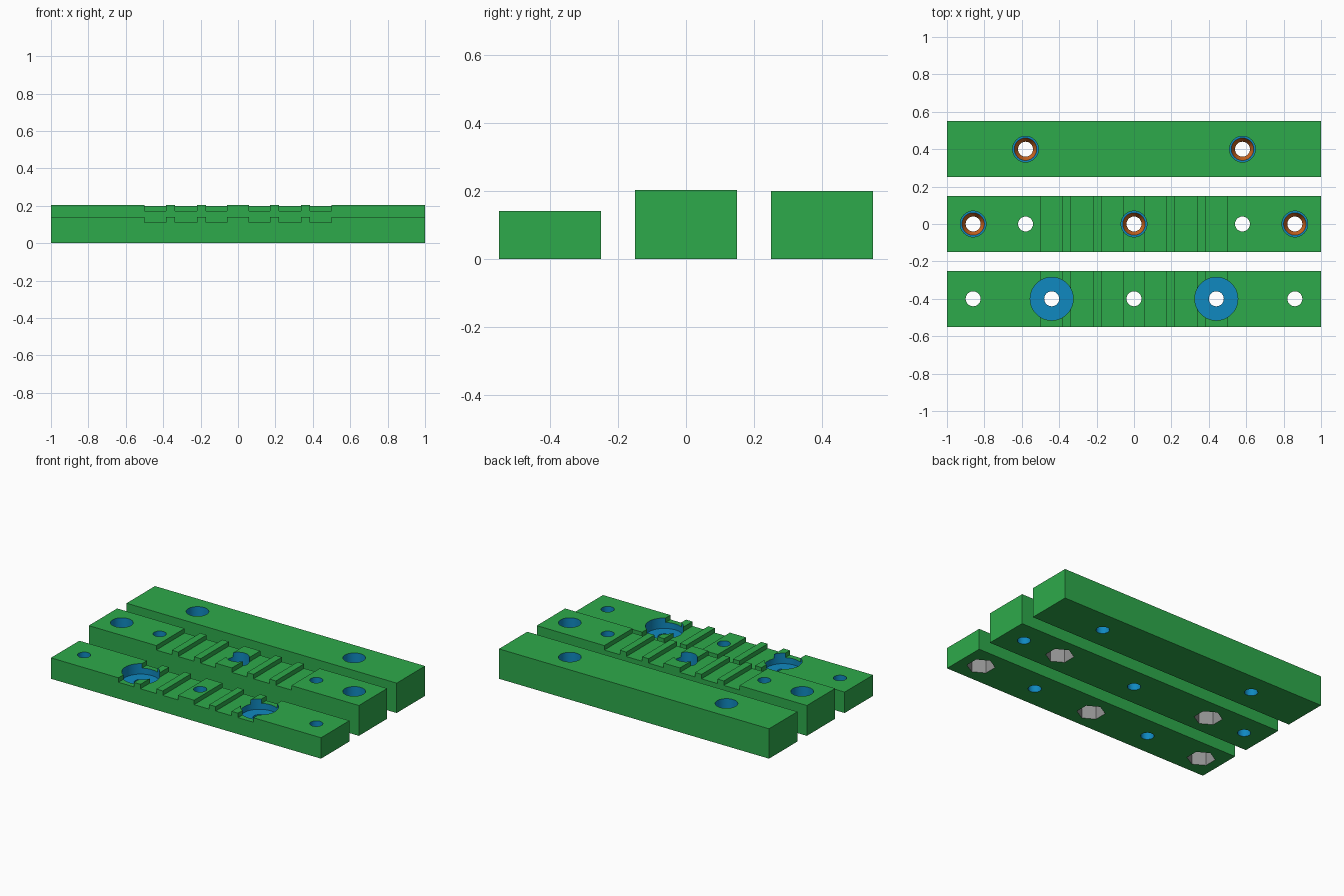
import bpy, bmesh, math

if "Cube" in bpy.data.objects:
    bpy.data.objects.remove(bpy.data.objects["Cube"])


def material(name, rgb):
    m = bpy.data.materials.new(name)
    m.diffuse_color = (*rgb, 1)
    m.use_nodes = True
    m.node_tree.nodes["Principled BSDF"].inputs["Base Color"].default_value = m.diffuse_color
    return m


MATS = [material("green body", (0.027, 0.40, 0.07)),
        material("blue bore", (0.005, 0.25, 0.53)),
        material("orange countersink", (0.64, 0.14, 0.015)),
        material("grey nut pocket", (0.30, 0.30, 0.30))]
GREEN, BLUE, ORANGE, GREY = range(4)
# Recessed spans across the jaw, mirrored in x
GROOVES = [(0.06, 0.172), (0.22, 0.337), (0.385, 0.5)]


def add_object(name, bm):
    bmesh.ops.recalc_face_normals(bm, faces=bm.faces)
    mesh = bpy.data.meshes.new(name)
    bm.to_mesh(mesh)
    bm.free()
    for m in MATS:
        mesh.materials.append(m)
    ob = bpy.data.objects.new(name, mesh)
    bpy.context.collection.objects.link(ob)
    return ob


def bar(name, y, height, grooved):
    """Side profile extruded across the bar's depth."""
    top = []
    if grooved:
        spans = sorted([(-b, -a) for a, b in GROOVES] + GROOVES)
        for a, b in spans:
            low = height - 0.03
            top += [(a, height), (a, low), (b, low), (b, height)]
    outline = [(-1, 0), (-1, height)] + top + [(1, height), (1, 0)]
    bm = bmesh.new()
    face = bm.faces.new([bm.verts.new((x, y - 0.15, z)) for x, z in outline])
    ext = bmesh.ops.extrude_face_region(bm, geom=[face])
    bmesh.ops.translate(bm, vec=(0, 0.3, 0),
                        verts=[g for g in ext["geom"] if isinstance(g, bmesh.types.BMVert)])
    return add_object(name, bm)


def turned_cutter(x, y, profile, mats, sides=40, turn=0.0):
    """Stack of rings (radius, z); one material per band between rings."""
    bm = bmesh.new()
    rings = []
    for r, z in profile:
        angles = [turn + math.tau * i / sides for i in range(sides)]
        rings.append([bm.verts.new((x + r * math.cos(a), y + r * math.sin(a), z)) for a in angles])
    for lo, hi, m in zip(rings, rings[1:], mats):
        for i in range(sides):
            j = (i + 1) % sides
            bm.faces.new((lo[i], lo[j], hi[j], hi[i])).material_index = m
    for ring in (rings[0], rings[-1]):
        bm.faces.new(ring).material_index = mats[-1]
    ob = add_object("cutter", bm)
    ob.hide_render = True
    return ob


def cut(ob, cutters):
    for c in cutters:
        mod = ob.modifiers.new("hole", 'BOOLEAN')
        mod.operation = 'DIFFERENCE'
        mod.solver = 'EXACT'
        mod.object = c
    bpy.context.view_layer.update()
    evaluated = ob.evaluated_get(bpy.context.evaluated_depsgraph_get())
    mesh = bpy.data.meshes.new_from_object(evaluated)
    ob.modifiers.clear()
    ob.data = mesh
    for c in cutters:
        bpy.data.objects.remove(c)


# Hole types
def countersunk(x, y):
    return [turned_cutter(x, y, [(0.04, -0.05), (0.04, 0.05), (0.06, 0.09),
                                 (0.069, 0.09), (0.069, 0.3)],
                          [BLUE, ORANGE, BLUE, BLUE])]


def nut_trap(x, y):
    return [turned_cutter(x, y, [(0.04, -0.05), (0.04, 0.3)], [BLUE]),
            turned_cutter(x, y, [(0.086, -0.05), (0.086, 0.09)], [GREY], 6, math.pi / 6)]


def spring_seat(x, y):
    return [turned_cutter(x, y, [(0.04, -0.05), (0.04, 0.07), (0.115, 0.07), (0.115, 0.3)],
                          [BLUE, BLUE, BLUE], 48)]


# Each bar: name, y, height, grooved, {hole type: x positions}
BARS = [
    ("back_bar", 0.4, 0.2, False, {countersunk: (-0.58, 0.58)}),
    ("middle_bar", 0.0, 0.203, True, {countersunk: (-0.86, 0, 0.86), nut_trap: (-0.58, 0.58)}),
    ("front_bar", -0.4, 0.14, True, {nut_trap: (-0.86, 0, 0.86), spring_seat: (-0.44, 0.44)}),
]
for name, y, height, grooved, holes in BARS:
    ob = bar(name, y, height, grooved)
    cut(ob, [c for make, xs in holes.items() for x in xs for c in make(x, y)])
    bpy.ops.object.select_all(action='DESELECT')
    ob.select_set(True)
    bpy.context.view_layer.objects.active = ob
    bpy.ops.object.shade_smooth_by_angle(angle=math.radians(25))
